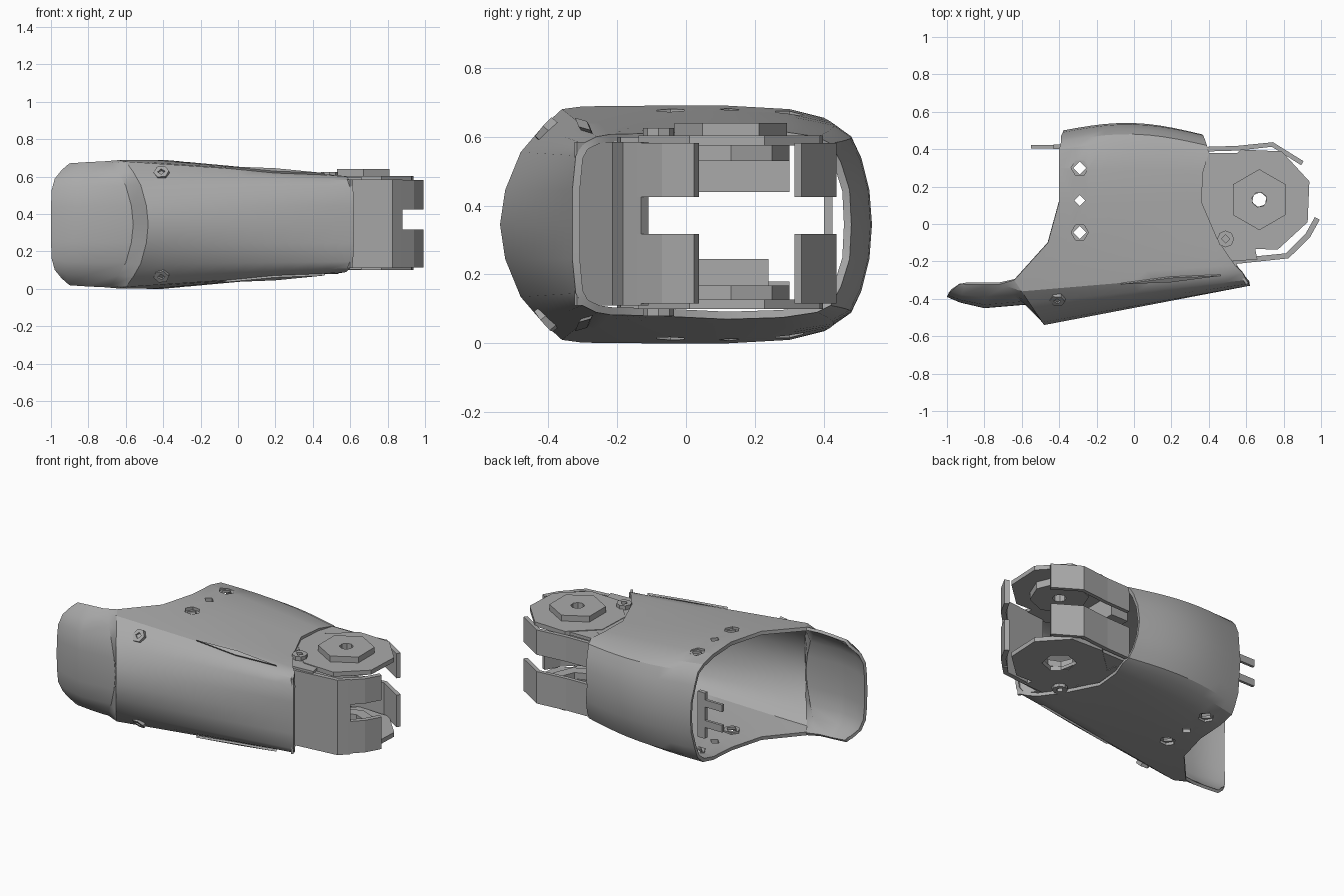
import bpy, bmesh, math
from mathutils import Vector, Matrix

cube = bpy.data.objects.get("Cube")
if cube:
    bpy.data.objects.remove(cube, do_unlink=True)

grey = bpy.data.materials.new("plain grey")
grey.use_nodes = True
grey.diffuse_color = (0.4, 0.4, 0.4, 1)
grey.node_tree.nodes["Principled BSDF"].inputs["Base Color"].default_value = (0.4, 0.4, 0.4, 1)

MID = 0.345  # height of the mirror plane
X, Y, Z = Vector((1, 0, 0)), Vector((0, 1, 0)), Vector((0, 0, 1))


def make_object(name, vertices, faces):
    mesh = bpy.data.meshes.new(name)
    mesh.from_pydata(vertices, [], faces)
    mesh.materials.append(grey)
    obj = bpy.data.objects.new(name, mesh)
    bpy.context.collection.objects.link(obj)
    return obj


def apply_modifier(obj, modifier):
    bpy.context.view_layer.objects.active = obj
    bpy.ops.object.modifier_apply(modifier=modifier.name)


def sheet(name, rows, thickness, offset=0.0, closed=False):
    """Thin panel skinned over rows of points."""
    count, width = len(rows), len(rows[0])
    faces = []
    for r in range(count if closed else count - 1):
        nxt = (r + 1) % count
        for c in range(width - 1):
            faces.append((r * width + c, r * width + c + 1, nxt * width + c + 1, nxt * width + c))
    obj = make_object(name, [p for row in rows for p in row], faces)
    solid = obj.modifiers.new("thickness", "SOLIDIFY")
    solid.thickness, solid.offset = thickness, offset
    apply_modifier(obj, solid)
    return obj


def wall(name, path, low, high, thickness=0.03):
    return sheet(name, [[(x, y, z) for x, y in path] for z in (low, high)], thickness)


def ring(name, centre, outer, inner, height, sides, inner_sides=None, axis=Z, turn=0.0):
    """Polygonal washer with a hole, standing along an axis."""
    bm = bmesh.new()
    edges = []
    for radius, n in ((outer, sides), (inner, inner_sides or sides)):
        loop = []
        for i in range(n):
            a = turn + math.tau * i / n
            loop.append(bm.verts.new((radius * math.cos(a), radius * math.sin(a), 0)))
        edges += [bm.edges.new((loop[i], loop[i - 1])) for i in range(n)]
    bmesh.ops.triangle_fill(bm, use_beauty=True, edges=edges)
    solid = bmesh.ops.extrude_face_region(bm, geom=bm.faces[:])
    moved = [g for g in solid["geom"] if isinstance(g, bmesh.types.BMVert)]
    bmesh.ops.translate(bm, verts=moved, vec=(0, 0, height))
    bmesh.ops.recalc_face_normals(bm, faces=bm.faces)
    spin = Z.rotation_difference(Vector(axis)).to_matrix().to_4x4()
    bm.transform(Matrix.Translation(centre) @ spin)
    obj = make_object(name, [], [])
    bm.to_mesh(obj.data)
    bm.free()
    return obj


def prism(name, outline, low, high):
    n = len(outline)
    vertices = [(x, y, z) for z in (low, high) for x, y in outline]
    faces = [tuple(reversed(range(n))), tuple(range(n, n + n))]
    faces += [(i, (i + 1) % n, (i + 1) % n + n, i + n) for i in range(n)]
    return make_object(name, vertices, faces)


def box(name, x0, x1, y0, y1, low, high):
    return prism(name, [(x0, y0), (x1, y0), (x1, y1), (x0, y1)], low, high)


# Upper half of the sleeve: (x, y, half height) at the open end, then at the hinge end
profile = [
    ((-.48, -.54, 0), (.62, -.33, 0)),
    ((-.49, -.525, .1), (.62, -.33, .1)),
    ((-.52, -.48, .21), (.615, -.32, .2)),
    ((-.56, -.42, .28), (.6, -.3, .235)),
    ((-.6, -.36, .335), (.58, -.26, .255)),
    ((-.64, -.3, .343), (.54, -.22, .262)),
    ((-.46, -.1, .345), (.45, -.09, .265)),
    ((-.4, .12, .345), (.36, .12, .275)),
    ((-.4, .3, .335), (.37, .28, .27)),
    ((-.4, .4, .31), (.4, .38, .255)),
    ((-.39, .44, .27), (.39, .42, .235)),
    ((-.39, .47, .2), (.38, .45, .18)),
    ((-.38, .49, .1), (.37, .475, .1)),
    ((-.38, .5, 0), (.36, .48, 0)),
]


def surface(index, t, side=1):
    a, b = Vector(profile[index][0]), Vector(profile[index][1])
    p = a.lerp(b, t)
    bulge = 0.05 * math.sin(math.pi * t) * max(0, min(1, (p.y - .3) / .12))
    return Vector((p.x, p.y + bulge, MID + side * p.z))


# Hollow sleeve
last = len(profile) - 1
order = [(i, 1) for i in range(last + 1)] + [(i, -1) for i in range(last - 1, 0, -1)]
steps = [i / 10 for i in range(11)]
sleeve = sheet("sleeve", [[surface(i, t, s) for t in steps] for i, s in order], .022, -1, True)

# Screw holes through the top and bottom of the sleeve
for y, radius, sides in ((.3, .046, 6), (-.045, .046, 6), (.125, .03, 4)):
    points = [(-.29 + radius * math.cos(math.tau * i / sides),
               y + radius * math.sin(math.tau * i / sides)) for i in range(sides)]
    cutter = prism("hole_cutter", points, -.2, 1)
    cutter.hide_render = True
    cut = sleeve.modifiers.new("hole", "BOOLEAN")
    cut.object, cut.operation, cut.solver = cutter, "DIFFERENCE", "EXACT"
    apply_modifier(sleeve, cut)
    bpy.data.objects.remove(cutter, do_unlink=True)
    if sides == 6:
        for label, z in (("upper", .645), ("lower", .03)):
            ring(label + "_hole_seat", (-.29, y, z), .05, .035, .015, 6, 4)

# Dished tongue beyond the open end
rows = []
for i, side in [(i, -1) for i in range(5, 0, -1)] + [(i, 1) for i in range(6)]:
    x, y, h = profile[i][0]
    t = h / MID
    columns = ((-1 + .07 * t ** 6, -.39, .87), (-.93 + .03 * t ** 6, -.42, .95),
               (-.8, -.45, .97), (x - .08, -.43, .98))
    row = [(cx, cy * (1 - t ** 4) - .32 * t ** 4, MID + side * h * k) for cx, cy, k in columns]
    rows.append(row + [surface(i, 0, side)])
tongue = sheet("tongue", rows, .018, -1)

for obj in (sleeve, tongue):
    bpy.ops.object.select_all(action="DESELECT")
    obj.select_set(True)
    bpy.context.view_layer.objects.active = obj
    bpy.ops.object.shade_smooth_by_angle(angle=math.radians(28))

# Hinge wrap: front wall, end lip and split prongs on both sides
wall("front_hinge_wall", [(.53, -.2), (.82, -.17), (.87, -.12)], .11, .585)
wall("front_end_lip", [(.605, -.32), (.53, -.2)], .11, .585, .015)
for label, low, high in (("lower", .115, .318), ("upper", .425, .582)):
    wall(label + "_front_prong", [(.86, -.13), (.93, -.06), (.98, .03)], low, high)
    wall(label + "_back_prong", [(.38, .4), (.55, .405), (.74, .425), (.9, .325)], low, high, .025)

# Hinge plates, discs and inner blocks
hub = Vector((.67, .13, 0))
web = [(.34, .38), (.34, -.1), (.5, -.2), (.66, -.19), (.6, .1), (.55, .38)]
for label, low in (("lower", .1), ("upper", .575)):
    prism(label + "_hinge_web", web, low + .004, low + .024)
    ring(label + "_hinge_disc", hub + Z * low, .285, .04 if low > .5 else .1, .028, 8, 6, turn=.35)
    ring(label + "_hinge_screw", (.49, -.08, low - .02 if low < .5 else low), .045, .022, .05, 8, 4)
ring("hinge_boss", hub + Z * .6, .163, .04, .04, 6, 8, turn=math.pi / 6)
ring("upper_inner_hub", hub + Z * .53, .17, .04, .045, 8)
ring("lower_inner_hub", hub + Z * .128, .17, .1, .04, 8)
box("upper_inner_block", .3, .42, -.02, .3, .44, .6)
box("lower_inner_block", .3, .42, -.02, .24, .1, .245)
box("lower_inner_step", .28, .4, .22, .3, .1, .18)

# Angled screws and slim ribs on the front corners
for side, label in ((1, "upper"), (-1, "lower")):
    axis = Vector((-.1, -.75, .65 * side))
    ring(label + "_front_screw", surface(3, .13, side) - axis * .012, .042, .02, .024, 6, 4, axis)
    start, end = surface(4, .45, side), surface(4, .9, side)
    lift = Vector((0, -.004, .006 * side))
    across = Vector((0, .012, .008 * side))
    middle = start.lerp(end, .5)
    sheet(label + "_corner_rib", [[p + lift for p in (start, middle - across, end)],
                                  [p + lift for p in (start, middle + across, end)]], .012)

# Latch at the open end of the back
box("latch_plate", -.43, -.38, .4, .425, .2, .49)
for label, z in (("lower", .27), ("upper", .4)):
    box(label + "_latch_hook", -.55, -.4, .405, .422, z, z + .045)
